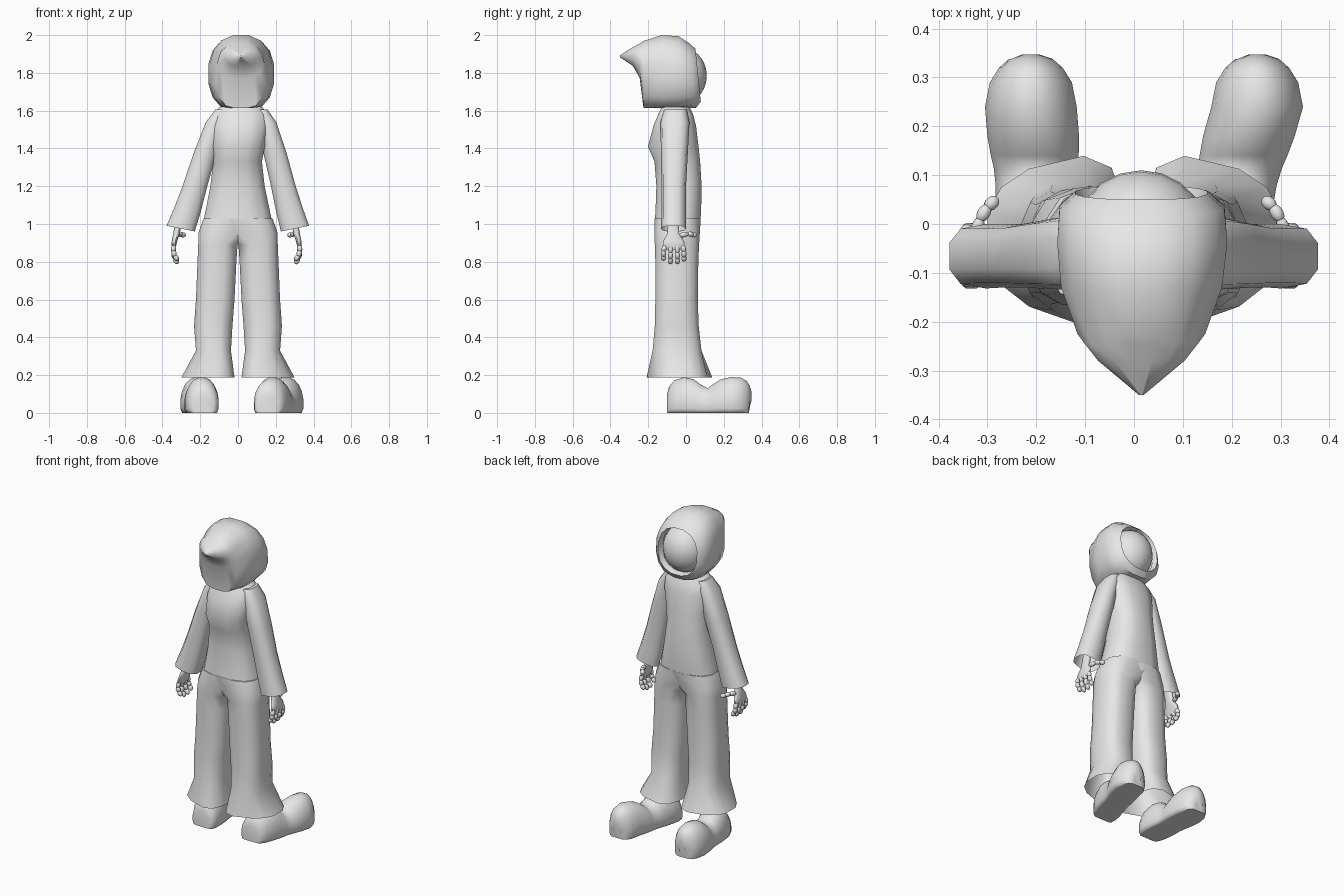
import bpy, bmesh
from math import sin, cos, tau
from mathutils import Vector

cube = bpy.data.objects.get("Cube")
if cube:
    bpy.data.objects.remove(cube, do_unlink=True)

grey = bpy.data.materials.new("plain_grey")
grey.use_nodes = True
grey.diffuse_color = (0.8, 0.8, 0.8, 1)
grey.node_tree.nodes["Principled BSDF"].inputs["Base Color"].default_value = grey.diffuse_color


def finish(name, bm, angle=0.9):
    """Turn a bmesh into a smooth-shaded grey object."""
    bmesh.ops.recalc_face_normals(bm, faces=bm.faces)
    mesh = bpy.data.meshes.new(name)
    bm.to_mesh(mesh)
    bm.free()
    mesh.materials.append(grey)
    obj = bpy.data.objects.new(name, mesh)
    bpy.context.collection.objects.link(obj)
    bpy.ops.object.select_all(action='DESELECT')
    obj.select_set(True)
    bpy.context.view_layer.objects.active = obj
    bpy.ops.object.shade_smooth_by_angle(angle=angle)


def power(value, exponent):
    return abs(value) ** exponent * (1 if value >= 0 else -1)


def loft(bm, rows, along='z', sides=12, square=0.8, caps=(True, True), place=None):
    """Skin rounded-box rings; a row is (position, u0, u1, v0, v1)."""
    rings = []
    for pos, u0, u1, v0, v1 in rows:
        ring = []
        for i in range(sides):
            a = tau * (i + 0.5) / sides
            u = (u0 + u1) / 2 + (u1 - u0) / 2 * power(cos(a), square)
            v = (v0 + v1) / 2 + (v1 - v0) / 2 * power(sin(a), square)
            p = Vector((u, v, pos) if along == 'z' else (u, pos, v))
            ring.append(bm.verts.new(place(p) if place else p))
        rings.append(ring)
    for low, high in zip(rings, rings[1:]):
        for i in range(sides):
            j = (i + 1) % sides
            bm.faces.new((low[i], low[j], high[j], high[i]))
    for ring, wanted in zip((rings[0], rings[-1]), caps):
        if wanted:
            bm.faces.new(ring)


def bead(bm, a, b, radius):
    """Stretched ball between two points."""
    a, b = Vector(a), Vector(b)
    matrix = (b - a).to_track_quat('Z', 'Y').to_matrix().to_4x4()
    matrix.translation = (a + b) / 2
    made = bmesh.ops.create_uvsphere(bm, u_segments=10, v_segments=7, radius=1)
    for v in made["verts"]:
        v.co = matrix @ Vector((v.co.x * radius, v.co.y * radius,
                                v.co.z * ((b - a).length / 2 + radius * 0.4)))


# Hood with a beak-like point behind and a face opening in front
def drape(p):
    lean = -0.1 * (p.z - 1.78) if p.y > 0.01 else 0
    return Vector((p.x, p.y + lean, max(p.z, 1.613)))


bm = bmesh.new()
loft(bm, [
    (-0.35, 0.01, 0.02, 1.883, 1.893),
    (-0.28, -0.075, 0.105, 1.835, 1.938),
    (-0.245, -0.103, 0.133, 1.77, 1.957),
    (-0.225, -0.118, 0.148, 1.6, 1.972),
    (-0.13, -0.152, 0.183, 1.59, 2.003),
    (-0.04, -0.16, 0.194, 1.59, 1.998),
    (0.035, -0.155, 0.188, 1.605, 1.96),
    (0.065, -0.122, 0.152, 1.645, 1.93),
    (0.03, -0.112, 0.142, 1.655, 1.92),
], along='y', sides=16, square=0.85, caps=(True, False), place=drape)
finish("hood", bm)

# Face filling the hood opening
bm = bmesh.new()
bmesh.ops.create_uvsphere(bm, u_segments=20, v_segments=14, radius=1)
for v in bm.verts:
    v.co = Vector((0.015 + 0.135 * v.co.x, -0.02 + 0.13 * v.co.y, 1.785 + 0.148 * v.co.z))
finish("face", bm)

# Shirt body
bm = bmesh.new()
loft(bm, [
    (1.01, -0.188, 0.186, -0.169, 0.079),
    (1.06, -0.178, 0.175, -0.165, 0.083),
    (1.2, -0.15, 0.145, -0.16, 0.086),
    (1.33, -0.135, 0.13, -0.17, 0.078),
    (1.41, -0.14, 0.145, -0.205, 0.07),
    (1.52, -0.148, 0.168, -0.175, 0.056),
    (1.58, -0.135, 0.165, -0.15, 0.04),
    (1.62, -0.1, 0.13, -0.13, 0.02),
], square=0.75)
finish("shirt_body", bm)

for side, label in ((1, "left"), (-1, "right")):

    # Flared trouser leg, open at the hem, overlapping its twin at the seat
    def hang(p):
        flare = 1.25 - 1.8 * p.x if p.z < 0.2 else 1
        return Vector((side * p.x, p.y * flare, p.z))

    bm = bmesh.new()
    loft(bm, [
        (0.187, 0.015, 0.303, -0.2, 0.135),
        (0.33, 0.035, 0.225, -0.18, 0.085),
        (0.46, 0.027, 0.235, -0.168, 0.07),
        (0.6, 0.016, 0.225, -0.165, 0.065),
        (0.8, 0.006, 0.217, -0.165, 0.068),
        (0.89, 0, 0.213, -0.168, 0.072),
        (0.95, -0.09, 0.214, -0.171, 0.076),
        (1.03, -0.15, 0.187, -0.169, 0.081),
    ], square=0.7, caps=(False, True), place=hang)
    finish(label + "_trouser_leg", bm)

    # Sleeve with a slanted open cuff, drifting off-centre towards the shoulder
    def slant(p):
        lift = 0.2 * (p.x - 0.3) if p.z < 1.1 else 0
        drift = 0.03 * (p.z - 1)
        return Vector((side * p.x + drift, p.y, p.z + lift))

    bm = bmesh.new()
    loft(bm, [
        (0.975, 0.225, 0.38, -0.132, 0),
        (1.08, 0.198, 0.342, -0.13, 0),
        (1.2, 0.166, 0.302, -0.13, 0),
        (1.38, 0.12, 0.247, -0.133, 0.01),
        (1.54, 0.09, 0.188, -0.135, 0.018),
        (1.605, 0.06, 0.14, -0.115, 0.005),
    ], sides=10, square=0.75, caps=(False, True), place=slant)
    finish(label + "_sleeve", bm)

    # Hand: flat palm, four curled fingers and a thumb
    shift = 0 if side > 0 else -0.015

    def hand_point(p):
        return Vector((side * p[0] + shift, p[1], p[2]))

    bm = bmesh.new()
    loft(bm, [
        (0.865, 0.318, 0.334, -0.105, -0.02),
        (0.885, 0.312, 0.338, -0.125, -0.005),
        (0.91, 0.306, 0.336, -0.122, -0.008),
        (0.95, 0.292, 0.328, -0.1, -0.035),
        (1.04, 0.28, 0.315, -0.095, -0.04),
    ], square=0.9, place=hand_point)
    for y, reach in ((-0.112, 0.8), (-0.08, 1), (-0.048, 1), (-0.018, 0.85)):
        spread = (y + 0.065) * 0.15
        path = [(0.325, y, 0.885), (0.328, y + spread, 0.885 - 0.035 * reach),
                (0.32, y + spread, 0.885 - 0.068 * reach),
                (0.305, y + spread, 0.885 - 0.092 * reach)]
        for a, b in zip(path, path[1:]):
            bead(bm, hand_point(a), hand_point(b), 0.014)
    thumb = [(0.312, -0.03, 0.94), (0.3, 0.01, 0.947), (0.285, 0.035, 0.945), (0.268, 0.05, 0.94)]
    for a, b in zip(thumb, thumb[1:]):
        bead(bm, hand_point(a), hand_point(b), 0.014)
    finish(label + "_hand", bm)

    # Shoe with a bulbous toe; the feet splay by different amounts
    ankle_x, splay = (0.185, 0.28) if side > 0 else (-0.192, -0.08)

    def plant(p):
        y = min(p.y, 0.333) if p.z < 0.05 else p.y
        return Vector((p.x + ankle_x + splay * min(y, 0.24), y, max(p.z, 0)))

    profile = [
        (-0.1, 0.055, 0.1), (-0.09, 0.073, 0.14), (-0.06, 0.085, 0.175),
        (-0.01, 0.09, 0.19), (0.04, 0.09, 0.18), (0.08, 0.086, 0.15),
        (0.115, 0.087, 0.132), (0.14, 0.091, 0.15), (0.18, 0.095, 0.178),
        (0.24, 0.095, 0.192), (0.29, 0.085, 0.188), (0.32, 0.066, 0.172),
        (0.338, 0.045, 0.145), (0.347, 0.02, 0.11),
    ]
    bm = bmesh.new()
    loft(bm, [(y, -half, half, -0.5 * top, top) for y, half, top in profile],
         along='y', sides=20, square=0.95, place=plant)
    finish(label + "_shoe", bm, 1.3)
